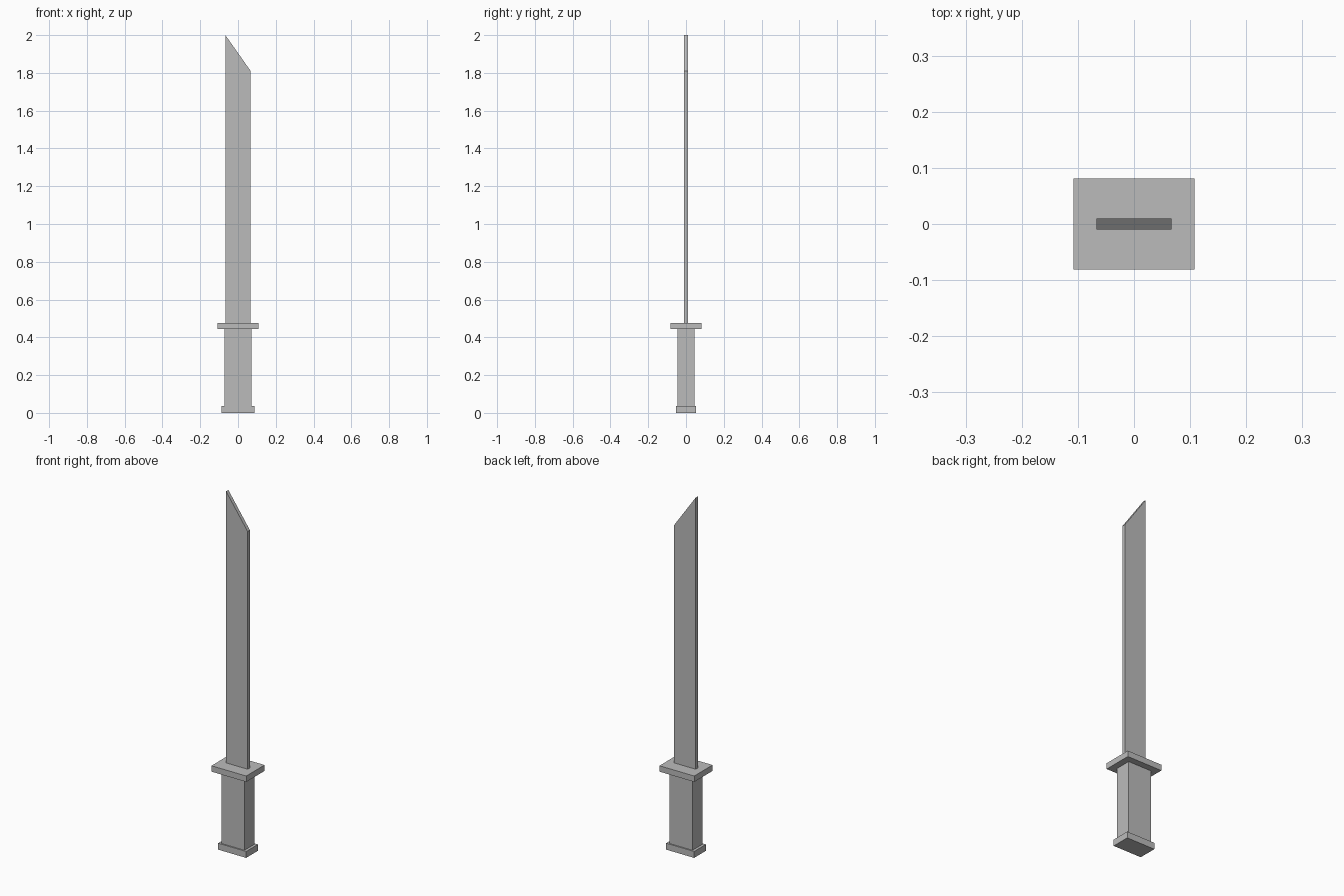
import bpy
import bmesh

cube = bpy.data.objects.get("Cube")
if cube:
    bpy.data.objects.remove(cube, do_unlink=True)

# Single plain grey used on every part
grey = bpy.data.materials.new("plain_grey")
grey.use_nodes = True
colour = (0.5, 0.5, 0.5, 1)
grey.diffuse_color = colour
grey.node_tree.nodes["Principled BSDF"].inputs["Base Color"].default_value = colour


def block(name, half_x, half_y, bottom, top, slant=0.0):
    """Box centred on x and y; slant lowers its top edge on the +x side."""
    bm = bmesh.new()
    bmesh.ops.create_cube(bm, size=2)
    for v in bm.verts:
        x, y, z = v.co
        height = bottom if z < 0 else top - (slant if x > 0 else 0)
        v.co = (x * half_x, y * half_y, height)
    mesh = bpy.data.meshes.new(name)
    bm.to_mesh(mesh)
    bm.free()
    mesh.materials.append(grey)
    obj = bpy.data.objects.new(name, mesh)
    bpy.context.collection.objects.link(obj)
    return obj


# Handle, from the bottom up
block("pommel", 0.087, 0.052, 0, 0.036)
block("grip", 0.072, 0.045, 0.036, 0.443)
block("guard", 0.108, 0.081, 0.443, 0.476)

# Flat blade with an angled tip
block("blade", 0.067, 0.01, 0.476, 2, slant=0.19)
